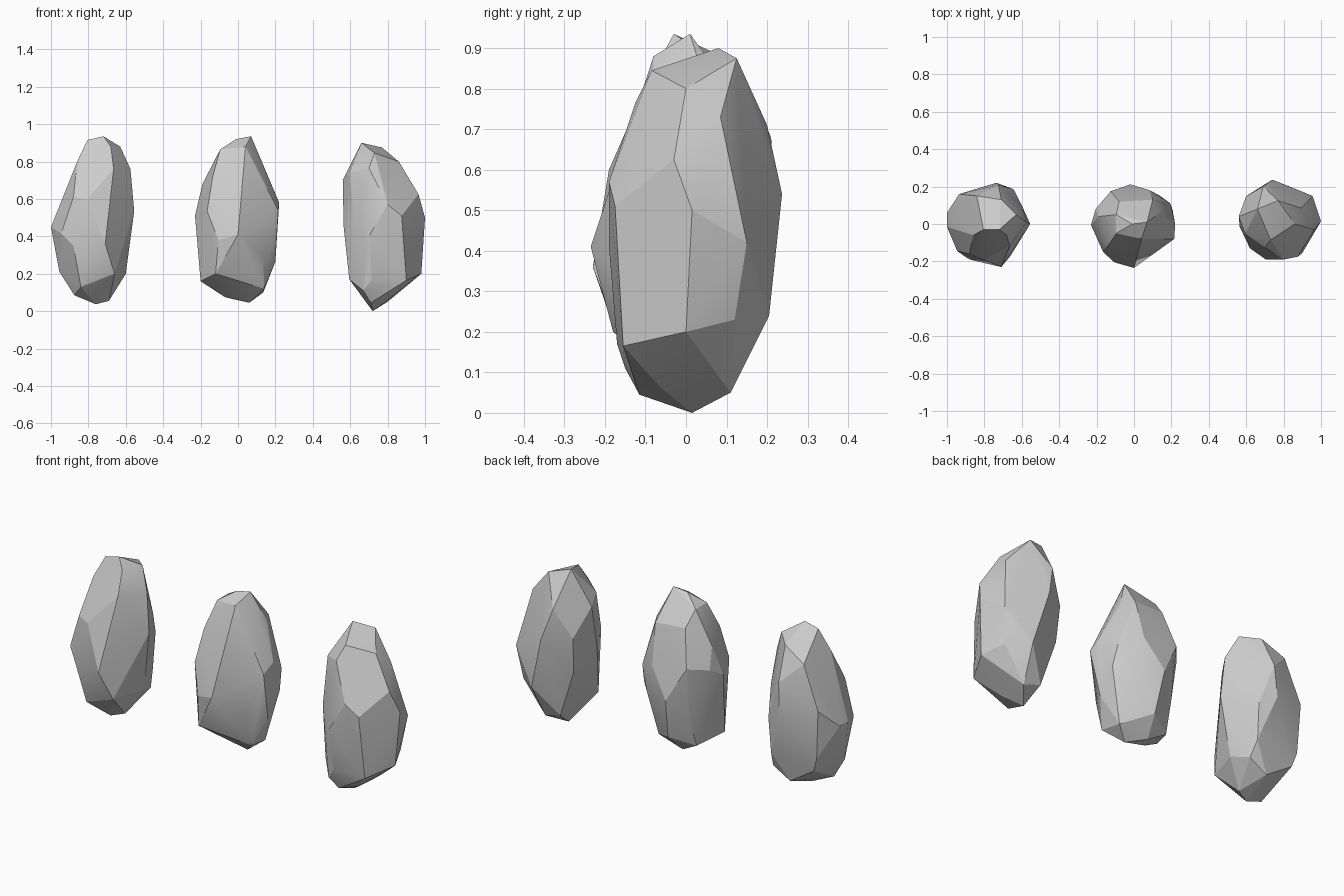
import bpy, bmesh, math


def rock(name, points):
    """Chiselled boulder: faceted hull around its corner points."""
    bm = bmesh.new()
    for p in points:
        bm.verts.new(p)
    res = bmesh.ops.convex_hull(bm, input=bm.verts)
    loose = {g for g in res["geom_interior"] + res["geom_unused"]
             if isinstance(g, bmesh.types.BMVert)}
    bmesh.ops.delete(bm, geom=[v for v in loose if v.is_valid], context="VERTS")
    # merge nearly coplanar triangles into larger chiselled facets
    bmesh.ops.dissolve_limit(bm, angle_limit=math.radians(3),
                             verts=bm.verts, edges=bm.edges)
    bmesh.ops.triangulate(bm, faces=bm.faces)
    bmesh.ops.recalc_face_normals(bm, faces=bm.faces)
    me = bpy.data.meshes.new(name)
    bm.to_mesh(me)
    bm.free()
    ob = bpy.data.objects.new(name, me)
    bpy.context.collection.objects.link(ob)
    bpy.ops.object.select_all(action="DESELECT")
    ob.select_set(True)
    bpy.context.view_layer.objects.active = ob
    bpy.ops.object.shade_smooth_by_angle(angle=math.radians(18))


# Left rock: crown, front, right flank, back, foot
rock("left_rock", [
    (-.72, -.03, .935), (-.805, -.03, .915), (-.63, .05, .88), (-.68, -.06, .88), (-.71, .13, .86),
    (-.86, -.06, .80), (-.665, -.12, .76), (-.575, .01, .76), (-.84, .15, .79),
    (-.88, -.16, .61), (-.805, -.19, .6), (-.945, -.145, .415), (-.71, -.23, .36),
    (-.88, -.19, .35), (-.66, -.17, .2), (-.84, -.15, .13), (-.555, 0, .535),
    (-.6, .1, .6), (-.6, .02, .2), (-.645, .187, .45), (-.725, .21, .68),
    (-.735, .22, .5), (-.935, .16, .555), (-1, .06, .45), (-1, -.015, .45),
    (-.92, .15, .28), (-.955, -.05, .21), (-.65, .17, .25), (-.74, .13, .1),
    (-.895, .14, .2), (-.635, .13, .16),
    (-.875, -.07, .085), (-.69, -.02, .055), (-.76, -.05, .037)])

# Middle rock
rock("middle_rock", [
    (.07, .01, .935), (-.01, 0, .92), (-.095, .05, .865), (-.095, -.05, .865), (.04, -.08, .88),
    (-.135, -.11, .72), (-.19, .04, .68), (-.08, .12, .78), (.1, .13, .77), (.14, .06, .77),
    (-.165, -.15, .535), (-.23, -.005, .51), (-.205, .08, .56), (-.125, .175, .58),
    (.085, .18, .55), (.195, .11, .50), (.22, 0, .58), (.215, -.08, .54),
    (0, -.235, .41), (-.105, -.205, .38), (.135, -.13, .3), (.2, -.02, .265),
    (.205, .08, .39), (.14, .15, .38), (-.02, .212, .39), (-.12, .14, .28), (-.12, -.18, .2),
    (-.2, -.06, .16), (0, .16, .16), (.14, -.08, .12), (.135, .05, .1),
    (-.13, .09, .12), (-.07, 0, .075), (.06, 0, .045), (-.03, .07, .065)])

# Right rock
rock("right_rock", [
    (.66, .08, .9), (.73, -.085, .845), (.77, .125, .875), (.86, 0, .8), (.64, .1, .79),
    (.595, -.05, .74), (.70, -.125, .765), (.56, .04, .70), (.895, .085, .73), (.69, .2, .71),
    (.8, -.19, .57), (.875, -.175, .51), (.965, -.03, .625), (1, .015, .5),
    (.955, .15, .42), (.74, .237, .54), (.6, .15, .55), (.705, -.19, .41),
    (.62, -.13, .5), (.565, -.015, .45), (.61, .13, .35), (.82, .205, .24),
    (.98, 0, .2), (.93, .12, .23), (.9, -.155, .165), (.715, -.17, .17),
    (.595, -.07, .17), (.67, -.15, .11), (.71, -.115, .045), (.8, .11, .05),
    (.8, -.06, .06), (.7, .12, .08), (.72, .015, 0)])
